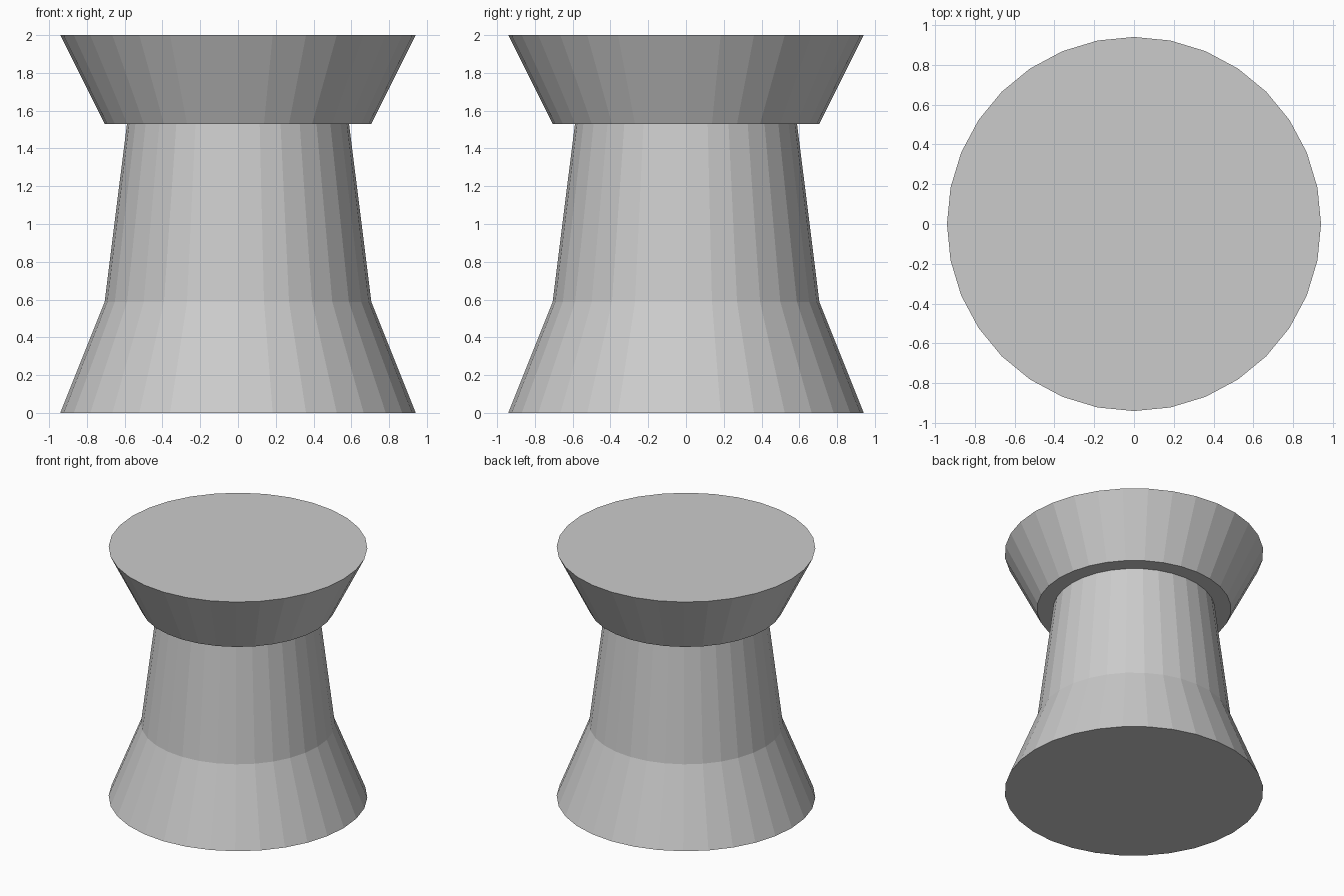
import bpy, bmesh
from math import cos, sin, tau

if "Cube" in bpy.data.objects:
    bpy.data.objects.remove(bpy.data.objects["Cube"])

SIDES = 32


def lathe(name, profile):
    """Flat-shaded solid of revolution from (radius, z) points, bottom to top."""
    bm = bmesh.new()
    rings = [[bm.verts.new((r * cos(tau * i / SIDES), r * sin(tau * i / SIDES), z))
              for i in range(SIDES)] for r, z in profile]
    for low, high in zip(rings, rings[1:]):
        for i in range(SIDES):
            j = (i + 1) % SIDES
            bm.faces.new((low[i], low[j], high[j], high[i]))
    bm.faces.new(rings[0][::-1])
    bm.faces.new(rings[-1])
    mesh = bpy.data.meshes.new(name)
    bm.to_mesh(mesh)
    bm.free()
    obj = bpy.data.objects.new(name, mesh)
    bpy.context.collection.objects.link(obj)
    return obj


# Flared foot rising into the tapering column
lathe("pedestal", [(0.941, 0), (0.706, 0.588), (0.588, 1.53)])

# Flared cap overhanging the column
lathe("top_cap", [(0.706, 1.53), (0.941, 2.0)])
